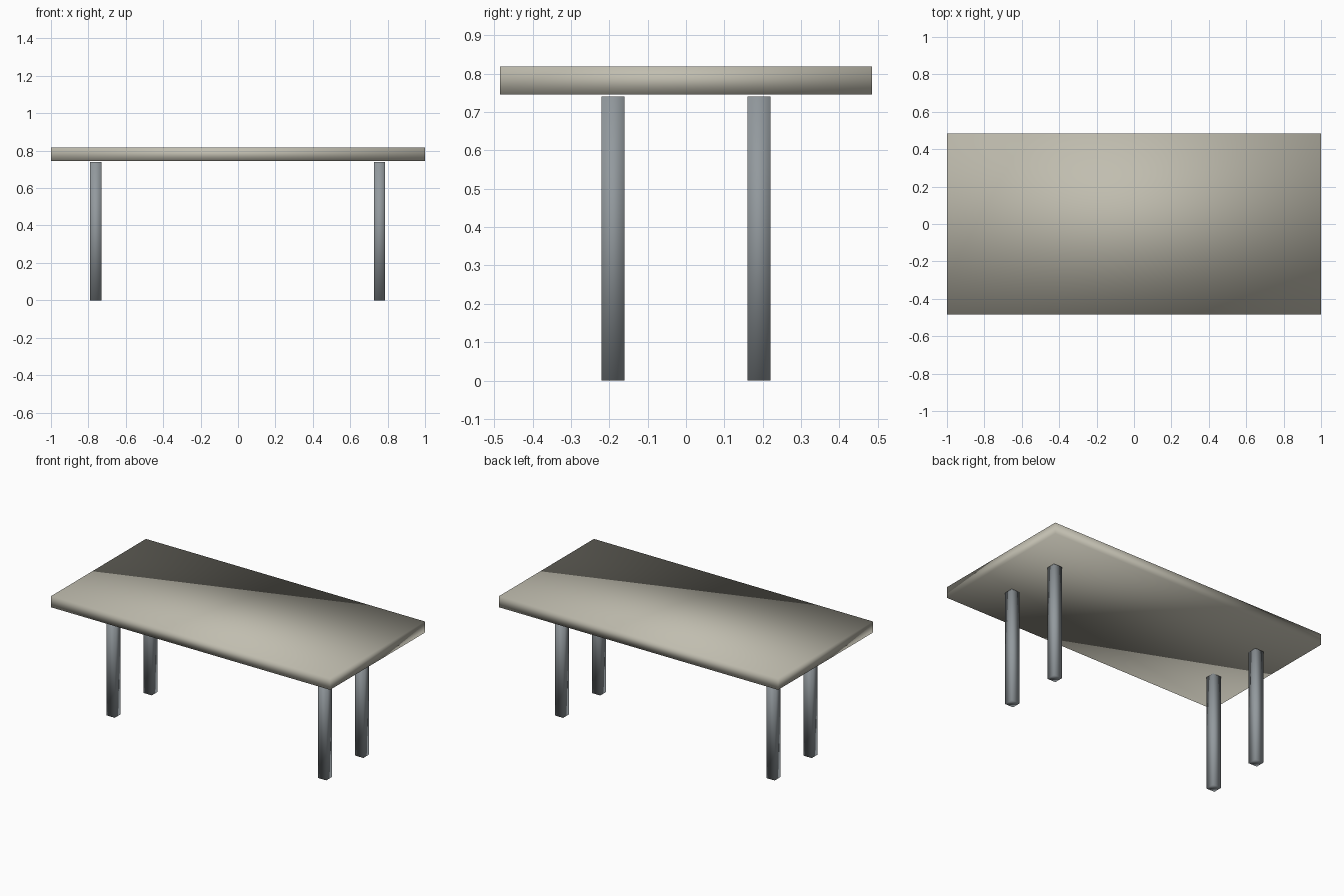
import bpy

cube = bpy.data.objects.get("Cube")
if cube:
    bpy.data.objects.remove(cube, do_unlink=True)


def make_material(name, rgb):
    mat = bpy.data.materials.new(name)
    mat.use_nodes = True
    mat.diffuse_color = (*rgb, 1)
    mat.node_tree.nodes["Principled BSDF"].inputs["Base Color"].default_value = (*rgb, 1)
    return mat


def box(name, size, center, mat):
    """Soft-shaded box with its scale baked into the mesh."""
    bpy.ops.mesh.primitive_cube_add(size=1, location=center)
    obj = bpy.context.object
    obj.name = name
    for v in obj.data.vertices:
        v.co = [c * s for c, s in zip(v.co, size)]
    obj.data.materials.append(mat)
    bpy.ops.object.shade_smooth()
    return obj


top_mat = make_material("warm grey top", (0.53, 0.51, 0.43))
leg_mat = make_material("steel grey legs", (0.29, 0.32, 0.34))

# Tabletop slab
TOP_LOW, TOP_HIGH = 0.745, 0.818
box("tabletop", (2.0, 0.97, TOP_HIGH - TOP_LOW),
    (0, 0, (TOP_LOW + TOP_HIGH) / 2), top_mat)

# Four square legs, stopping just short of the slab
LEG_HEIGHT, LEG_WIDTH = 0.74, 0.06
for side, x in (("right", -0.76), ("left", 0.757)):
    for end, y in (("front", -0.19), ("back", 0.19)):
        box(f"{end}_{side}_leg", (LEG_WIDTH, LEG_WIDTH, LEG_HEIGHT),
            (x, y, LEG_HEIGHT / 2), leg_mat)
